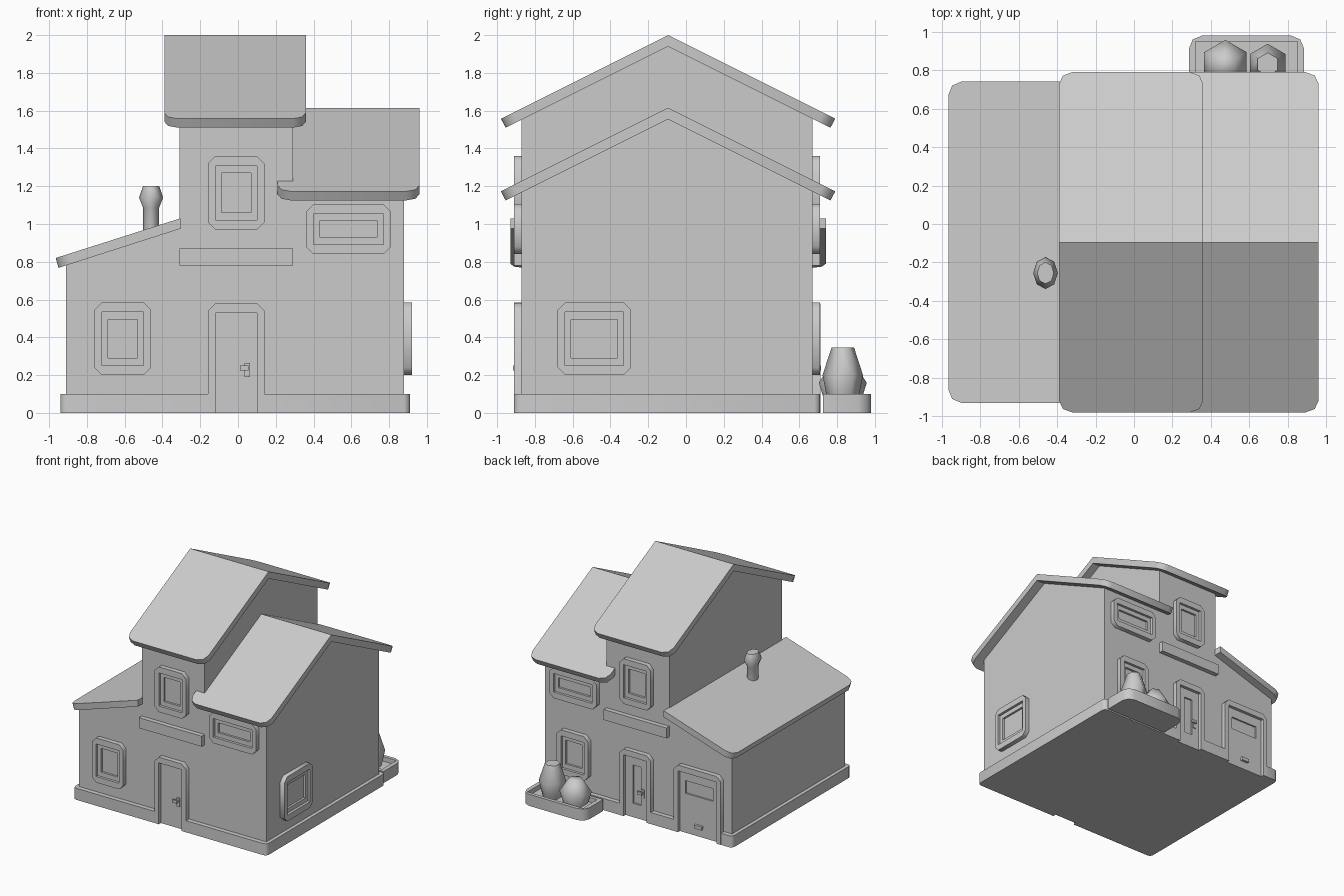
import bpy, bmesh, math

if "Cube" in bpy.data.objects:
    bpy.data.objects.remove(bpy.data.objects["Cube"])

X0, X1 = -0.31, 0.29                      # tower sides
FRONT, BACK, SIDE = -0.87, 0.67, 0.88     # wall planes
RIDGE = -0.095

# Plane mappings: (u, v) in the profile plane, w along the outward / extrusion axis
front = lambda u, v, w: (u, FRONT - w, v)
back = lambda u, v, w: (u, BACK + w, v)
right = lambda u, v, w: (SIDE + w, u, v)
along_x = lambda u, v, w: (w, u, v)
along_y = lambda u, v, w: (u, w, v)
upward = lambda u, v, w: (u, v, w)


def finish(name, bm, angle=47):
    bmesh.ops.recalc_face_normals(bm, faces=bm.faces)
    me = bpy.data.meshes.new(name)
    bm.to_mesh(me)
    bm.free()
    ob = bpy.data.objects.new(name, me)
    bpy.context.collection.objects.link(ob)
    bpy.ops.object.select_all(action='DESELECT')
    ob.select_set(True)
    bpy.context.view_layer.objects.active = ob
    bpy.ops.object.shade_smooth_by_angle(angle=math.radians(angle))
    return ob


def round_edges(bm, edges, size, seg):
    bmesh.ops.bevel(bm, geom=edges, offset=size, offset_type='OFFSET',
                    segments=seg, profile=0.5, affect='EDGES')


def prism(name, pts, to3d, w0, w1, corners=(), size=0.04, seg=2):
    """Extrude a profile; 'corners' are profile points whose long edges get rounded."""
    bm = bmesh.new()
    a = [bm.verts.new(to3d(u, v, w0)) for u, v in pts]
    b = [bm.verts.new(to3d(u, v, w1)) for u, v in pts]
    bm.faces.new(a)
    bm.faces.new(b)
    n = len(pts)
    for i in range(n):
        j = (i + 1) % n
        bm.faces.new((a[i], a[j], b[j], b[i]))
    if corners:
        round_edges(bm, [bm.edges.get((a[i], b[i])) for i in corners], size, seg)
    return finish(name, bm)


def rect(u0, u1, v0, v1):
    return [(u0, v0), (u1, v0), (u1, v1), (u0, v1)]


def ring(name, outer, inner, to3d, w0, w1, corners=(), size=0.04, seg=1):
    """Rectangular frame with a rectangular hole."""
    bm = bmesh.new()
    o0, o1, i0, i1 = [[bm.verts.new(to3d(u, v, w)) for u, v in rect(*r)]
                      for r, w in ((outer, w0), (outer, w1), (inner, w0), (inner, w1))]
    for i in range(4):
        j = (i + 1) % 4
        for p, q in ((o0, o1), (o1, i1), (i1, i0), (i0, o0)):
            bm.faces.new((p[i], p[j], q[j], q[i]))
    if corners:
        round_edges(bm, [bm.edges.get((o0[i], o1[i])) for i in corners], size, seg)
    return finish(name, bm)


def lathe(name, profile, x, y, sides, sy=1.0):
    bm = bmesh.new()
    loops = [[bm.verts.new((x + r * math.sin(2 * math.pi * k / sides),
                            y + sy * r * math.cos(2 * math.pi * k / sides), z))
              for k in range(sides)] for r, z in profile]
    for p, q in zip(loops, loops[1:]):
        for k in range(sides):
            m = (k + 1) % sides
            bm.faces.new((p[k], p[m], q[m], q[k]))
    bm.faces.new(loops[0])
    bm.faces.new(loops[-1])
    return finish(name, bm, 62)


def gable_roof(name, x0, x1, top):
    """Two-slope slab with rounded eave corners in plan."""
    h, s, t = 0.885, 0.5, 0.06
    under = top - t - (h - 0.025) * s
    pts = [(RIDGE - h, top - h * s), (RIDGE, top), (RIDGE + h, top - h * s),
           (RIDGE + h - 0.025, under), (RIDGE, top - t), (RIDGE - h + 0.025, under)]
    bm = bmesh.new()
    a = [bm.verts.new((x0, *p)) for p in pts]
    b = [bm.verts.new((x1, *p)) for p in pts]
    for v in (a, b):
        bm.faces.new((v[0], v[1], v[4], v[5]))
        bm.faces.new((v[1], v[2], v[3], v[4]))
    for i in range(6):
        j = (i + 1) % 6
        bm.faces.new((a[i], a[j], b[j], b[i]))
    ends = [bm.edges.get((v[i], v[j])) for v in (a, b) for i, j in ((0, 5), (2, 3))]
    round_edges(bm, ends, 0.07, 2)
    return finish(name, bm)


def window(name, to3d, u0, u1, v0, v1):
    outer = (u0, u1, v0, v1)
    mid = (u0 + 0.04, u1 - 0.04, v0 + 0.052, v1 - 0.052)
    pane = (u0 + 0.072, u1 - 0.072, v0 + 0.09, v1 - 0.09)
    ring(name + "_frame", outer, mid, to3d, -0.01, 0.04, (0, 1, 2, 3))
    ring(name + "_sash", mid, pane, to3d, -0.01, 0.018)


def door_frame(name, to3d, u0, u1):
    a, b, top = u0 + 0.04, u1 - 0.04, 0.58
    pts = [(u0, 0), (u0, top), (u1, top), (u1, 0), (b, 0), (b, 0.53), (a, 0.53), (a, 0)]
    prism(name, pts, to3d, -0.01, 0.041, (1, 2), 0.04, 1)


def door_handle(name, to3d, s):
    # s mirrors the handle sideways about the door centre
    def box(part, u0, u1, v0, v1, w0, w1):
        c = -0.01
        u = sorted((c + s * (u0 - c), c + s * (u1 - c)))
        prism(name + part, rect(*u, v0, v1), to3d, w0, w1)
    box("_plate", 0.035, 0.063, 0.19, 0.265, 0.005, 0.022)
    box("_lever", 0.01, 0.055, 0.225, 0.25, 0.03, 0.045)
    box("_stem", 0.04, 0.055, 0.228, 0.247, 0.02, 0.035)


# Walls
def gable_wall(name, x0, x1, peak):
    e0, e1 = peak - 0.5 * (RIDGE - FRONT), peak - 0.5 * (BACK - RIDGE)
    prism(name, [(FRONT, 0.01), (BACK, 0.01), (BACK, e1), (RIDGE, peak), (FRONT, e0)],
          along_x, x0, x1)


gable_wall("tower_walls", X0, X1, 1.96)
gable_wall("right_wing_walls", X1 - 0.01, SIDE, 1.575)
prism("left_wing_walls", [(-0.91, 0.01), (X0 + 0.01, 0.01), (X0 + 0.01, 1.0), (-0.91, 0.805)],
      along_y, FRONT, BACK)

# Plinth, notched at the three doors
plinth = [(-0.94, -0.91), (-0.12, -0.91), (-0.12, FRONT), (0.10, FRONT), (0.10, -0.91),
          (0.91, -0.91), (0.91, 0.71), (0.10, 0.71), (0.10, BACK), (-0.12, BACK),
          (-0.12, 0.71), (-0.42, 0.71), (-0.42, BACK), (-0.79, BACK), (-0.79, 0.71),
          (-0.94, 0.71)]
prism("plinth", plinth, upward, 0, 0.1, (0, 5, 6, 15), 0.03)

# Roofs
gable_roof("tower_roof", -0.39, 0.36, 2.0)
gable_roof("right_wing_roof", 0.21, 0.96, 1.615)
bm = bmesh.new()
lean = [(-0.965, 0.82), (X0 + 0.005, 1.03), (X0 + 0.005, 0.975), (-0.95, 0.768)]
f, k = [[bm.verts.new((x, y, z)) for x, z in lean] for y in (-0.93, 0.74)]
bm.faces.new(f)
bm.faces.new(k)
for i in range(4):
    j = (i + 1) % 4
    bm.faces.new((f[i], f[j], k[j], k[i]))
round_edges(bm, [bm.edges.get((v[0], v[3])) for v in (f, k)], 0.07, 2)
finish("left_wing_roof", bm)

# Windows and trim shared by front and back
for side, to3d in (("front", front), ("back", back)):
    window(side + "_tower_window", to3d, -0.16, 0.14, 0.97, 1.36)
    window(side + "_upper_right_window", to3d, 0.36, 0.81, 0.84, 1.105)
    prism(side + "_band", rect(X0, X1, 0.78, 0.87), to3d, -0.01, 0.04)
    door_frame(side + "_door_frame", to3d, -0.16, 0.14)
window("front_left_window", front, -0.76, -0.46, 0.2, 0.585)
window("back_right_window", back, 0.44, 0.74, 0.2, 0.585)
window("side_window", right, -0.68, -0.29, 0.2, 0.585)

# Doors
prism("front_door", rect(-0.12, 0.10, 0, 0.53), front, -0.01, 0.012)
door_handle("front_handle", front, 1)
ring("back_door", (-0.12, 0.10, 0, 0.53), (-0.05, 0.03, 0.12, 0.45), back, -0.01, 0.014)
door_handle("back_handle", back, -1)
door_frame("garage_frame", back, -0.83, -0.38)
ring("garage_door", (-0.79, -0.42, 0, 0.53), (-0.735, -0.475, 0.34, 0.45), back, -0.01, 0.014)
prism("garage_handle", rect(-0.64, -0.57, 0.07, 0.1), back, 0, 0.035)

# Chimney
lathe("chimney", [(0.042, 0.9), (0.042, 1.085), (0.064, 1.14), (0.043, 1.2)],
      -0.46, -0.255, 8, 1.3)

# Planter and bushes
ring("planter_rim", (0.285, 0.885, 0.725, 0.98), (0.32, 0.85, 0.755, 0.95),
     upward, 0, 0.1, (2, 3), 0.07, 2)
prism("planter_soil", rect(0.31, 0.86, 0.74, 0.96), upward, 0.0, 0.06)
lathe("tall_bush", [(0.07, 0.04), (0.088, 0.1), (0.107, 0.2), (0.06, 0.345)], 0.695, 0.83, 6)
lathe("short_bush", [(0.09, 0.04), (0.127, 0.16), (0.055, 0.27)], 0.475, 0.83, 6)
